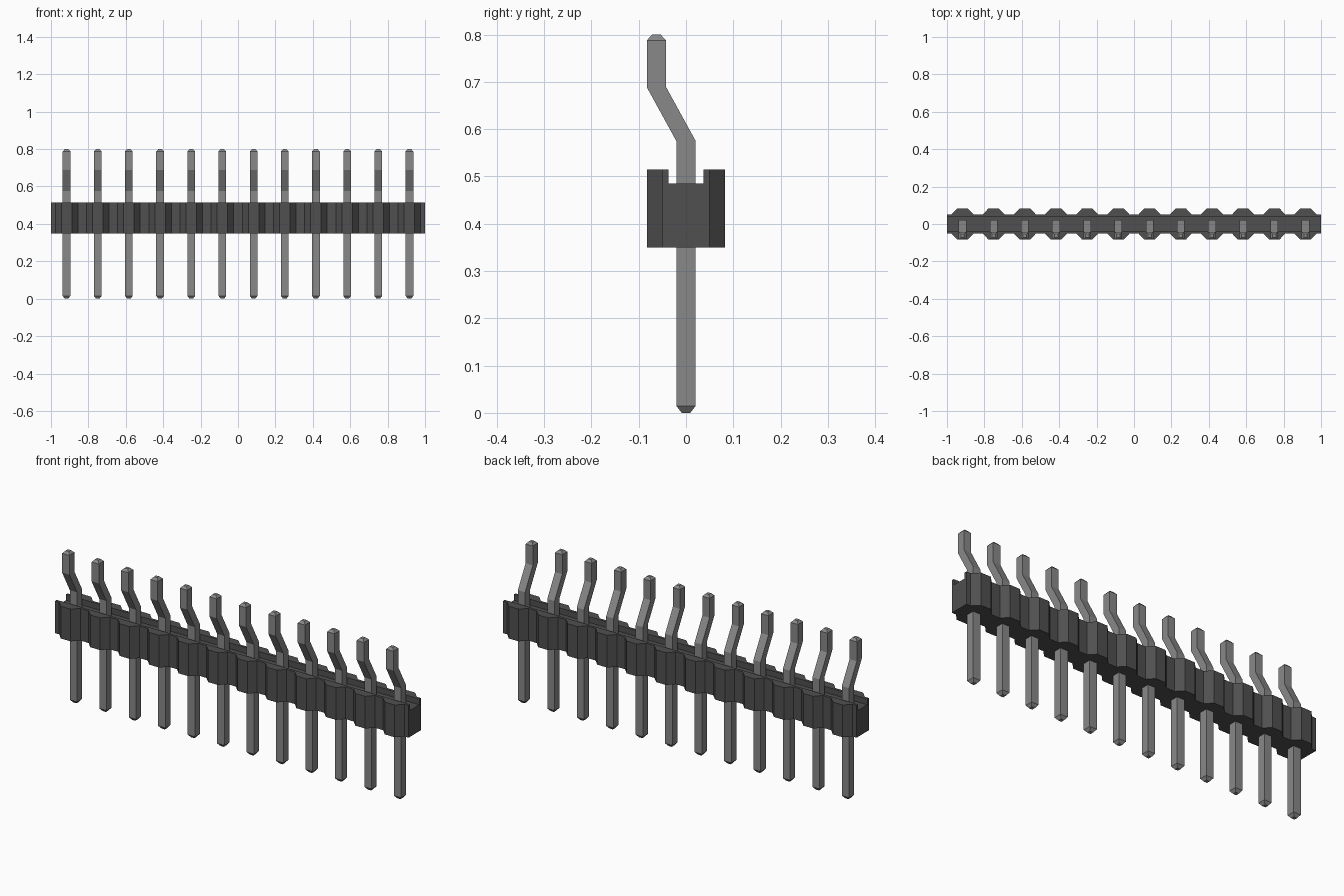
import bpy, bmesh

if "Cube" in bpy.data.objects:
    bpy.data.objects.remove(bpy.data.objects["Cube"], do_unlink=True)

COUNT = 12
PITCH = 2 / COUNT
PIN_X = [-1 + PITCH * (i + 0.5) for i in range(COUNT)]


def material(name, value):
    m = bpy.data.materials.new(name)
    m.use_nodes = True
    color = (value, value, value, 1)
    m.diffuse_color = color
    m.node_tree.nodes["Principled BSDF"].inputs["Base Color"].default_value = color
    return m


def finish(bm, name, mat):
    bmesh.ops.recalc_face_normals(bm, faces=bm.faces)
    mesh = bpy.data.meshes.new(name)
    bm.to_mesh(mesh)
    bm.free()
    mesh.materials.append(mat)
    obj = bpy.data.objects.new(name, mesh)
    bpy.context.collection.objects.link(obj)
    return obj


plastic = material("dark grey plastic", 0.08)
metal = material("grey metal", 0.25)

# Housing: scalloped strip with an open channel along the top
Z0, FLOOR, Z1 = 0.35, 0.485, 0.515
WAIST, BULGE, CHANNEL = 0.05, 0.083, 0.037
side = [(-1, WAIST)]
for x in PIN_X:
    side += [(x - 0.06, WAIST), (x - 0.028, BULGE), (x + 0.028, BULGE), (x + 0.06, WAIST)]
side.append((1, WAIST))

bm = bmesh.new()
bottoms, ends = [], {-1: [], 1: []}
floor = []
for s in (-1, 1):
    low = [bm.verts.new((x, s * y, Z0)) for x, y in side]
    high = [bm.verts.new((x, s * y, Z1)) for x, y in side]
    rim = [bm.verts.new((x, s * CHANNEL, Z1)) for x in (-1, 1)]
    foot = [bm.verts.new((x, s * CHANNEL, FLOOR)) for x in (-1, 1)]
    for i in range(len(side) - 1):
        bm.faces.new((low[i], low[i + 1], high[i + 1], high[i]))
    bm.faces.new(high + rim[::-1])              # wall top
    bm.faces.new(rim + foot[::-1])              # channel side
    bottoms.append(low)
    floor.append(foot)
    for k, e in ((0, -1), (-1, 1)):
        ends[e].append([low[k], high[k], rim[k], foot[k]])
bm.faces.new(bottoms[0] + bottoms[1][::-1])     # underside
bm.faces.new(floor[0] + floor[1][::-1])         # channel floor
for a, b in ends.values():
    bm.faces.new(a + b[::-1])                   # end caps
finish(bm, "housing", plastic)

# Pins: square bar lofted through sections (height, y centre, half width)
SECTIONS = [(0, 0, 0.009), (0.015, 0, 0.0205), (0.575, 0, 0.0205),
            (0.689, -0.0625, 0.0205), (0.788, -0.0625, 0.0205), (0.8, -0.0625, 0.009)]


def pin(name, x):
    bm = bmesh.new()
    rings = [[bm.verts.new((x + sx * h, y + sy * h, z))
              for sx, sy in ((-1, -1), (1, -1), (1, 1), (-1, 1))]
             for z, y, h in SECTIONS]
    for a, b in zip(rings, rings[1:]):
        for i in range(4):
            j = (i + 1) % 4
            bm.faces.new((a[i], a[j], b[j], b[i]))
    bm.faces.new(rings[0])
    bm.faces.new(rings[-1])
    finish(bm, name, metal)


for n, x in enumerate(PIN_X, 1):
    pin(f"pin_{n:02d}", x)
